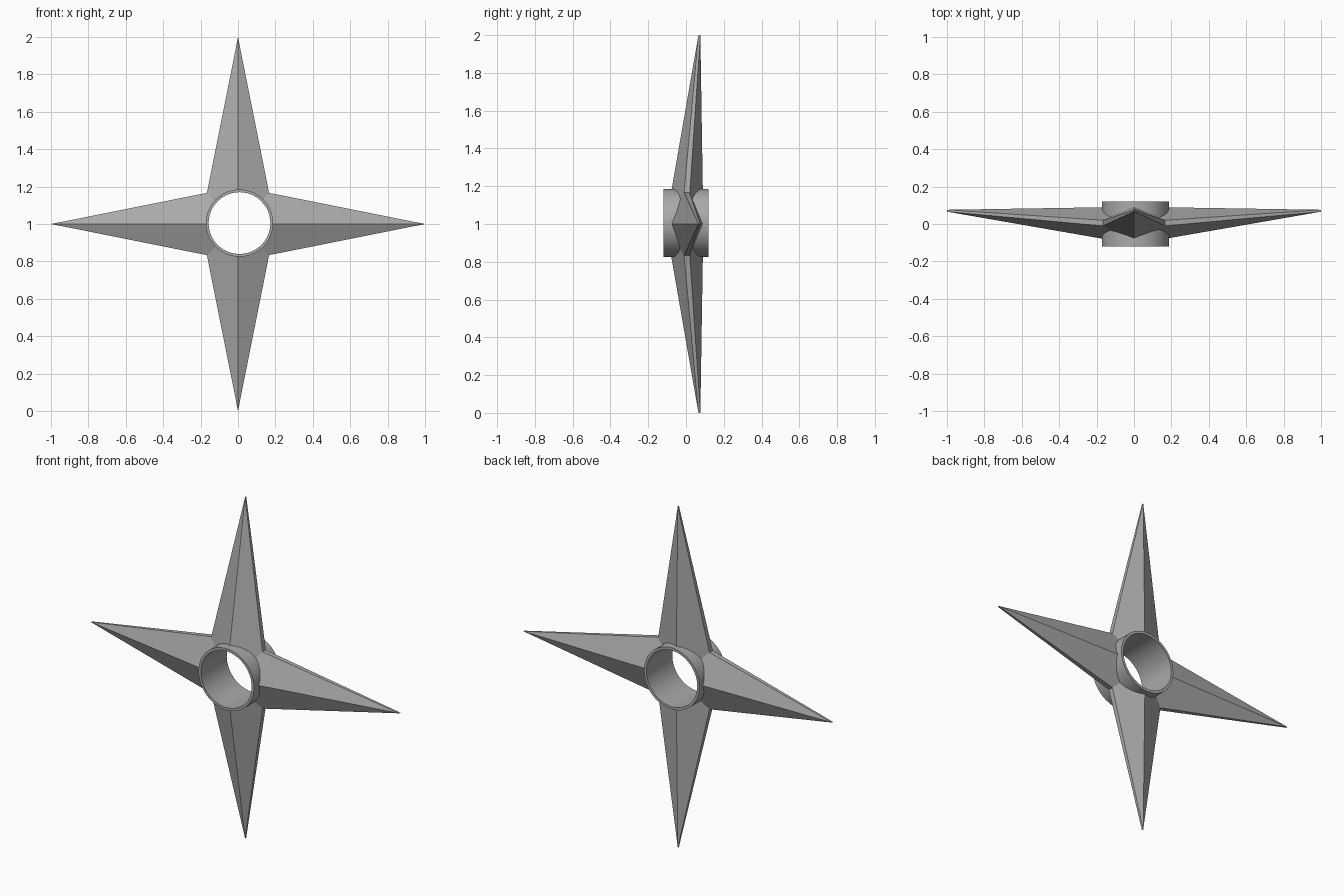
import bpy, bmesh, math
from mathutils import Vector

cube = bpy.data.objects.get("Cube")
if cube:
    bpy.data.objects.remove(cube, do_unlink=True)

steel = bpy.data.materials.new("grey steel")
steel.use_nodes = True
colour = (0.4, 0.4, 0.4, 1)
steel.diffuse_color = colour
steel.node_tree.nodes["Principled BSDF"].inputs["Base Color"].default_value = colour

MID = 1.0                          # height of the star centre
HUB = Vector((0.008, 0, 1.005))    # ring centre
OUTER, INNER, HALF = 0.18, 0.165, 0.12


def make_object(name, bm):
    bmesh.ops.recalc_face_normals(bm, faces=bm.faces[:])
    mesh = bpy.data.meshes.new(name)
    bm.to_mesh(mesh)
    bm.free()
    mesh.materials.append(steel)
    obj = bpy.data.objects.new(name, mesh)
    bpy.context.collection.objects.link(obj)
    return obj


def circle(bm, radius, y, count=64):
    return [bm.verts.new(HUB + Vector((radius * math.cos(a), y, radius * math.sin(a))))
            for a in (2 * math.pi * i / count for i in range(count))]


def bridge(bm, a, b, smooth):
    for i in range(len(a)):
        j = (i + 1) % len(a)
        bm.faces.new((a[i], a[j], b[j], b[i])).smooth = smooth


# Four-pointed star: a front and a back pyramid fan joined by a thin edge band
def star_rim(bm, tip_y, notch_y):
    rim = []
    for i in range(8):
        a = i * math.pi / 4
        r, y = (1.0, tip_y) if i % 2 == 0 else (0.235, notch_y)
        rim.append(bm.verts.new((r * math.cos(a), y, MID + r * math.sin(a))))
    return rim


bm = bmesh.new()
front, back = star_rim(bm, 0.066, -0.01), star_rim(bm, 0.076, 0.02)
for rim, apex_y in ((front, -0.108), (back, 0.092)):
    apex = bm.verts.new((0, apex_y, MID))
    for i in range(8):
        bm.faces.new((apex, rim[i], rim[(i + 1) % 8]))
bridge(bm, front, back, False)
star = make_object("star_blades", bm)

# Helper cylinder that opens the star for the ring
bm = bmesh.new()
a, b = circle(bm, 0.173, -0.3), circle(bm, 0.173, 0.3)
bridge(bm, a, b, False)
bm.faces.new(a)
bm.faces.new(b)
cutter = make_object("hole_cutter", bm)
cutter.hide_render = True
cutter.hide_viewport = True
cutter.display_type = 'WIRE'
cut = star.modifiers.new("centre hole", 'BOOLEAN')
cut.operation = 'DIFFERENCE'
cut.solver = 'EXACT'
cut.object = cutter

# Hub ring
bm = bmesh.new()
loops = [circle(bm, r, y) for r, y in ((OUTER, -HALF), (OUTER, HALF), (INNER, HALF), (INNER, -HALF))]
for i in range(4):
    bridge(bm, loops[i], loops[(i + 1) % 4], i % 2 == 0)
ring = make_object("hub_ring", bm)
for edge in ring.data.edges:
    v, w = (ring.data.vertices[k].co for k in edge.vertices)
    edge.use_edge_sharp = abs(v.y - w.y) < 0.001
